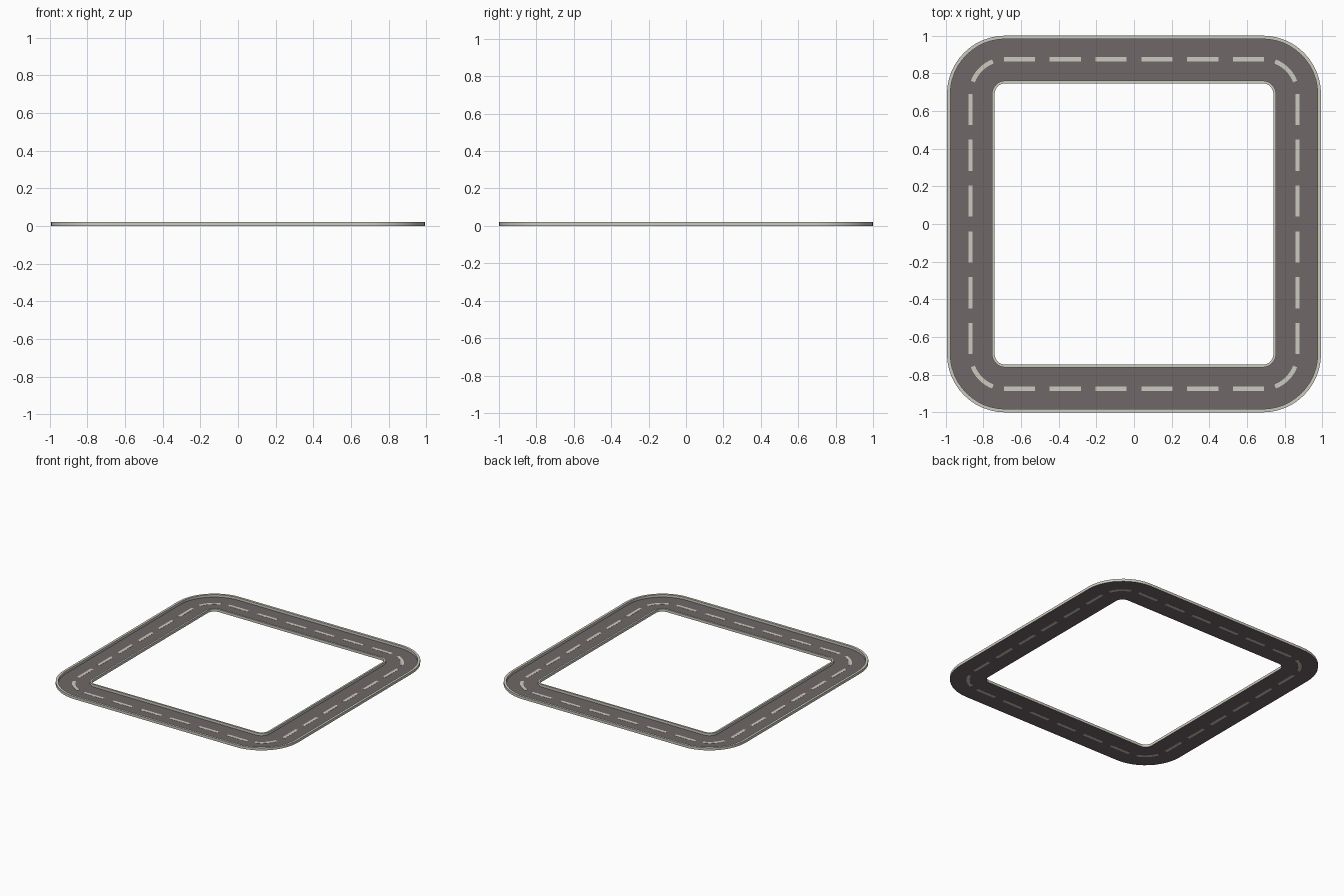
import bpy, bmesh, math

if "Cube" in bpy.data.objects:
    bpy.data.objects.remove(bpy.data.objects["Cube"])

CX, CY = 0.683, 0.69          # corner arc centres
R_OUT, R_IN, R_MID = 0.31, 0.057, 0.185
CURB_OUT, CURB_IN = 0.018, 0.014
TOP, ROAD_Z, SEG = 0.02, 0.001, 12


def material(name, rgb):
    m = bpy.data.materials.new(name)
    m.diffuse_color = (*rgb, 1)
    m.use_nodes = True
    m.node_tree.nodes["Principled BSDF"].inputs["Base Color"].default_value = m.diffuse_color
    return m


asphalt = material("asphalt grey", (0.160, 0.135, 0.138))
pale = material("pale concrete", (0.60, 0.60, 0.52))


def make_object(name, bm, mat, smooth=True):
    me = bpy.data.meshes.new(name)
    bm.to_mesh(me)
    bm.free()
    ob = bpy.data.objects.new(name, me)
    bpy.context.collection.objects.link(ob)
    me.materials.append(mat)
    if smooth:
        bpy.context.view_layer.objects.active = ob
        ob.select_set(True)
        bpy.ops.object.shade_smooth_by_angle(angle=math.radians(30))
        ob.select_set(False)
    return ob


def loop(bm, r, z):
    """Rounded rectangle at distance r from the corner centres."""
    vs = []
    for k, (sx, sy) in enumerate([(1, 1), (-1, 1), (-1, -1), (1, -1)]):
        for i in range(SEG + 1):
            a = math.pi / 2 * (k + i / SEG)
            vs.append(bm.verts.new((sx * CX + r * math.cos(a),
                                    sy * CY + r * math.sin(a), z)))
    return vs


def ring(name, profile, mat):
    """Sweep a (radius, height) profile round the circuit."""
    bm = bmesh.new()
    loops = [loop(bm, r, z) for r, z in profile]
    n = len(loops[0])
    for a, b in zip(loops, loops[1:]):
        for i in range(n):
            j = (i + 1) % n
            bm.faces.new((a[i], a[j], b[j], b[i]))
    return make_object(name, bm, mat)


# Road sheet, then the two raised kerbs (walls and top)
ring("road_surface", [(R_OUT, ROAD_Z), (R_IN, ROAD_Z)], asphalt)
ring("outer_kerb", [(R_OUT, 0), (R_OUT, TOP),
                    (R_OUT - CURB_OUT, TOP), (R_OUT - CURB_OUT, ROAD_Z)], pale)
ring("inner_kerb", [(R_IN + CURB_IN, ROAD_Z), (R_IN + CURB_IN, TOP),
                    (R_IN, TOP), (R_IN, 0)], pale)

# Lane dashes: thin plates showing on both sides of the sheet
bm = bmesh.new()
W, L, STEP, H = 0.023, 0.166, 0.243, 0.002


def strip(left, right):
    n = len(left)
    rows = []
    for (x0, y0), (x1, y1) in zip(left, right):
        rows.append([bm.verts.new(p) for p in
                     ((x0, y0, 0), (x1, y1, 0), (x1, y1, H), (x0, y0, H))])
    for a, b in zip(rows, rows[1:]):
        for i in range(4):
            j = (i + 1) % 4
            bm.faces.new((a[i], a[j], b[j], b[i]))
    bm.faces.new(rows[0][::-1])
    bm.faces.new(rows[-1])


for s in (-1, 1):
    for k in range(6):
        c = (k - 2.5) * STEP
        y, x = s * (CY + R_MID), s * (CX + R_MID)
        strip([(c - L / 2, y - W / 2), (c + L / 2, y - W / 2)],
              [(c - L / 2, y + W / 2), (c + L / 2, y + W / 2)])
        strip([(x - W / 2, c - L / 2), (x - W / 2, c + L / 2)],
              [(x + W / 2, c - L / 2), (x + W / 2, c + L / 2)])

# Curved corner dashes
for k, (sx, sy) in enumerate([(1, 1), (-1, 1), (-1, -1), (1, -1)]):
    angles = [math.pi / 2 * k + math.radians(21 + 48 * i / 8) for i in range(9)]
    strip(*[[(sx * CX + r * math.cos(a), sy * CY + r * math.sin(a)) for a in angles]
            for r in (R_MID - W / 2, R_MID + W / 2)])
bmesh.ops.recalc_face_normals(bm, faces=bm.faces)
make_object("lane_dashes", bm, pale, smooth=False)

# Make the road sheet face upward
road = bpy.data.objects["road_surface"].data
if road.polygons[0].normal.z < 0:
    road.flip_normals()
# Make the kerb tops face upward
for name in ("outer_kerb", "inner_kerb"):
    me = bpy.data.objects[name].data
    tops = [p for p in me.polygons if abs(p.normal.z) > 0.9]
    if tops[0].normal.z < 0:
        me.flip_normals()
